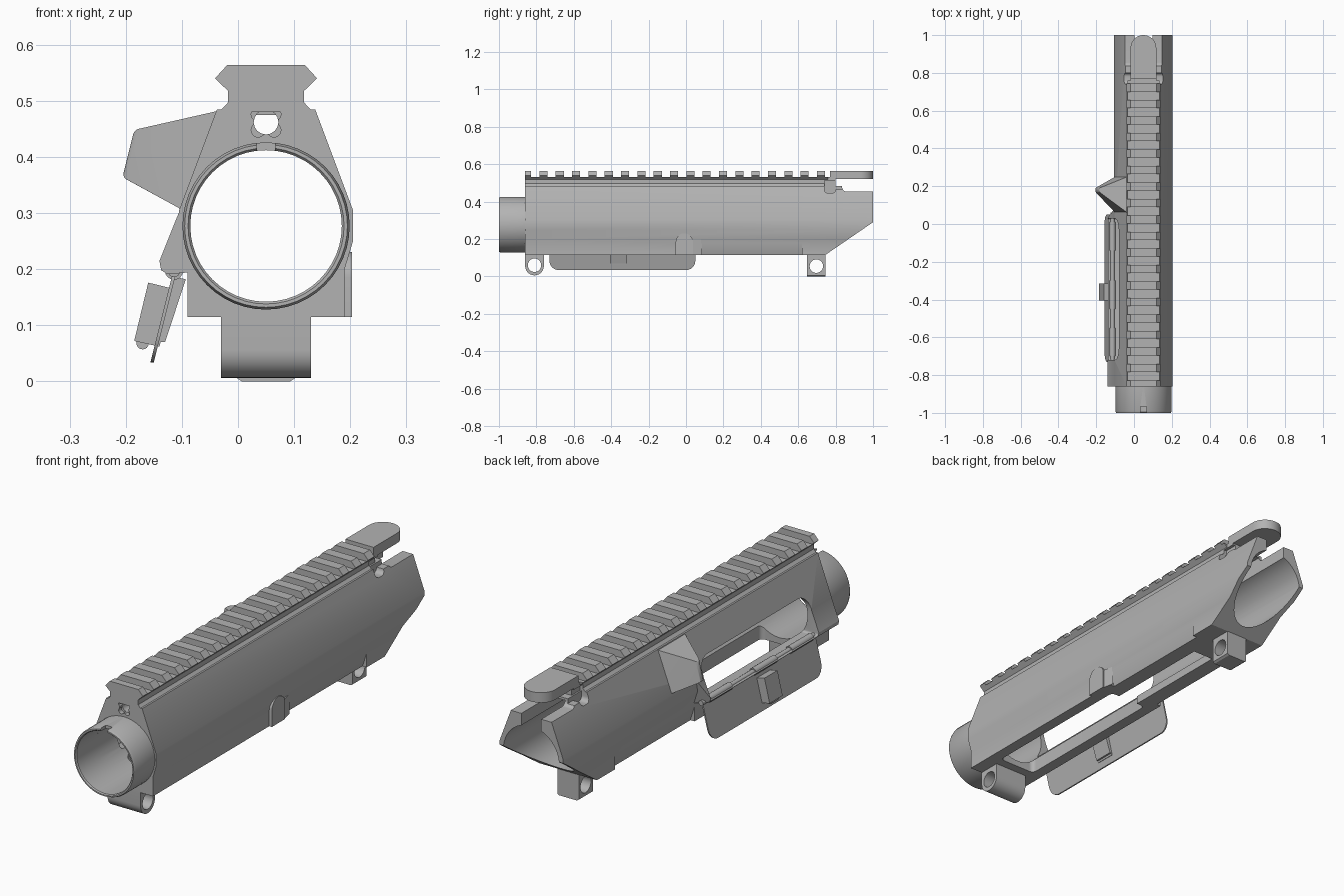
import bpy, bmesh, math
from mathutils import Vector

cube = bpy.data.objects.get("Cube")
if cube:
    bpy.data.objects.remove(cube, do_unlink=True)

grey = bpy.data.materials.new("machined grey")
grey.use_nodes = True
COLOUR = (0.45, 0.45, 0.45, 1)
grey.diffuse_color = COLOUR
grey.node_tree.nodes["Principled BSDF"].inputs["Base Color"].default_value = COLOUR

CX, CZ = 0.05, 0.277          # bore axis
FRONT, BACK = -0.86, 1.0      # ends of the main body


def finish(name, bm):
    bmesh.ops.recalc_face_normals(bm, faces=bm.faces)
    mesh = bpy.data.meshes.new(name)
    bm.to_mesh(mesh)
    bm.free()
    obj = bpy.data.objects.new(name, mesh)
    bpy.context.collection.objects.link(obj)
    mesh.materials.append(grey)
    return obj


def prism(name, pts, axis, a, b):
    """Extrude a 2D outline along x (pts are y,z), y (x,z) or z (x,y)."""
    place = {"x": lambda p, t: (t, p[0], p[1]),
             "y": lambda p, t: (p[0], t, p[1]),
             "z": lambda p, t: (p[0], p[1], t)}[axis]
    bm = bmesh.new()
    lower = [bm.verts.new(place(p, a)) for p in pts]
    upper = [bm.verts.new(place(p, b)) for p in pts]
    bm.faces.new(lower)
    bm.faces.new(upper[::-1])
    for i in range(len(pts)):
        j = (i + 1) % len(pts)
        bm.faces.new((lower[i], lower[j], upper[j], upper[i]))
    return finish(name, bm)


def circle(u, v, r, n=32, start=0, sweep=360):
    steps = n if sweep == 360 else n + 1
    return [(u + r * math.cos(math.radians(start + sweep * i / n)),
             v + r * math.sin(math.radians(start + sweep * i / n))) for i in range(steps)]


def rounded(u0, u1, v0, v1, low, high):
    """Rectangle with separate radii for the lower and upper corners."""
    pts = []
    for u, v, r, s in ((u1 - high, v1 - high, high, 0), (u0 + high, v1 - high, high, 90),
                       (u0 + low, v0 + low, low, 180), (u1 - low, v0 + low, low, 270)):
        pts += circle(u, v, r, 6, s, 90)
    return pts


def box(name, x0, x1, y0, y1, z0, z1):
    return prism(name, [(x0, y0), (x1, y0), (x1, y1), (x0, y1)], "z", z0, z1)


def apply_bool(obj, others, op="DIFFERENCE"):
    for other in others:
        mod = obj.modifiers.new("bool", "BOOLEAN")
        mod.operation, mod.solver, mod.object = op, "EXACT", other
        bpy.context.view_layer.objects.active = obj
        bpy.ops.object.modifier_apply(modifier=mod.name)
        bpy.data.objects.remove(other, do_unlink=True)


def mirrored(half):
    return [(CX + u, z) for u, z in half] + [(CX - u, z) for u, z in reversed(half)]


# Main body: tapered tube housing with the rail neck
body = prism("receiver_body", mirrored([
    (0.14, 0.115), (0.14, 0.2), (0.155, 0.25), (0.155, 0.305), (0.0875, 0.485)]),
    "y", FRONT, BACK)
bulge = prism("bulge", [(-0.03, 0.47), (-0.105, 0.302), (-0.14, 0.215), (-0.137, 0.198),
                        (-0.125, 0.191), (-0.08, 0.195), (-0.03, 0.3)], "y", FRONT, 0.08)
for v in bulge.data.vertices:      # taper the rear end of the hinge bulge
    if v.co.y > 0 and v.co.x < -0.12:
        v.co.y -= 0.05
apply_bool(body, [bulge], "UNION")

cuts = [
    prism("bore", circle(CX, CZ, 0.135, 48), "y", -1.1, 1.1),
    prism("tail_slope", [(0.745, 0.1), (1.1, 0.1), (1.1, 0.36), (1.0, 0.29), (0.745, 0.115)],
          "x", -0.5, 0.5),
    box("handle_channel", CX - 0.048, CX + 0.048, -0.7, 1.1, 0.36, 0.475),
    prism("tube_hole", circle(CX, 0.462, 0.022, 16), "y", -1.1, -0.6),
    prism("tail_top", rounded(0.835, 1.2, 0.455, 0.6, 0.02, 0.02), "x", -0.5, 0.5),
    prism("port", rounded(-0.72, 0.03, 0.2, 0.37, 0.01, 0.06), "x", -0.4, CX),
    prism("magazine_well", rounded(-0.72, 0.02, -0.04, CX * 2 + 0.04, 0.02, 0.02)
          and [(x, y) for y, x in rounded(-0.72, 0.02, -0.04, 0.14, 0.02, 0.02)],
          "z", 0.0, 0.25),
    box("rear_well", 0.0, 0.1, 0.0, 0.52, 0.0, 0.25),
]
for i in range(4):                  # clover recess round the tube hole
    a = math.radians(45 + 90 * i)
    cuts.append(prism("lobe", circle(CX + 0.02 * math.cos(a), 0.462 + 0.02 * math.sin(a),
                                     0.0125, 14), "y", -0.9, FRONT + 0.02))
for s in (-1, 1):                   # slanted lower flanks and small rear pockets
    flank = [(CX + s * u, z) for u, z in ((0.158, 0.235), (0.18, 0.1), (0.115, 0.1))]
    cuts.append(prism("flank", flank, "y", 0.07, 0.62))
    inner, outer = sorted((CX + s * 0.062, CX + s * 0.2))
    cuts.append(prism("pocket", rounded(0.74, 0.8, 0.445, 0.515, 0.02, 0.01), "x", inner, outer))
    cuts.append(prism("pocket_slot", rounded(0.78, 0.86, 0.465, 0.495, 0.01, 0.01),
                      "x", inner, outer))
apply_bool(body, cuts)

# Accessory rail with cross slots
rail = prism("top_rail", mirrored([
    (0.085, 0.48), (0.075, 0.489), (0.068, 0.497), (0.068, 0.518), (0.091, 0.54),
    (0.069, 0.564)]), "y", FRONT, 0.8)
slots = [box("slot", -0.2, 0.3, y, y + 0.044, 0.533, 0.7)
         for y in (-0.828 + 0.0873 * i for i in range(19))]
for s in (-1, 1):
    inner, outer = sorted((CX + s * 0.055, CX + s * 0.2))
    slots.append(box("rail_end_cut", inner, outer, 0.74, 0.9, 0.4, 0.513))
    inner, outer = sorted((CX + s * 0.068, CX + s * 0.2))
    slots.append(box("rail_tip_cut", inner, outer, 0.76, 0.9, 0.4, 0.7))
apply_bool(rail, slots)

# Rounded tongue overhanging the tail
prism("rear_tongue", [(-0.018, 0.77), (0.118, 0.77)] + circle(CX, 0.932, 0.068, 20, 0, 180),
      "z", 0.52, 0.564)

# Threaded collar at the front, turned from a profile
bm = bmesh.new()
profile = [(0.135, -0.84), (0.149, -0.84), (0.149, -0.99), (0.145, -1.0),
           (0.139, -1.0), (0.135, -0.995)]
ring = [bm.verts.new((CX + r, y, CZ)) for r, y in profile]
edges = [bm.edges.new((ring[i], ring[(i + 1) % len(ring)])) for i in range(len(ring))]
bmesh.ops.spin(bm, geom=ring + edges, cent=(CX, 0, CZ), axis=(0, 1, 0),
               angle=math.tau, steps=48, use_merge=True)
bmesh.ops.remove_doubles(bm, verts=bm.verts, dist=0.0001)
collar = finish("front_collar", bm)
apply_bool(collar, [box("notch", 0.034, 0.066, -1.1, -0.965, 0.39, 0.45)])

# Pin lugs below the body
front_lug = prism("front_lug", [(-0.76, 0.125), (-0.86, 0.125)]
                  + circle(-0.81, 0.056, 0.05, 16, 180, 180), "x", -0.03, 0.13)
apply_bool(front_lug, [prism("pin_hole", circle(-0.81, 0.06, 0.036, 24), "x", -0.1, 0.2)])
rear_lug = prism("rear_lug", [(-0.002, 0.13), (-0.002, 0.006), (0.007, 0.0), (0.093, 0.0),
                              (0.102, 0.006), (0.102, 0.13)], "y", 0.648, 0.745)
apply_bool(rear_lug, [prism("pin_hole", circle(0.697, 0.055, 0.036, 24), "x", -0.1, 0.2)])

# Round-topped boss with a fading ramp on the plain side
prism("side_boss", [(-0.055, 0.115), (0.037, 0.115)]
      + circle(-0.009, 0.185, 0.046, 16, 0, 180), "x", 0.188, 0.203)
prism("boss_ramp", [(0.189, 0.03), (0.2, 0.03), (0.189, 0.085)], "z", 0.115, 0.2)

# Wedge-shaped case deflector behind the port
bm = bmesh.new()
for p in ((-0.036, 0.06, 0.482), (-0.036, 0.25, 0.482), (-0.1, 0.06, 0.306),
          (-0.1, 0.25, 0.306), (-0.185, 0.17, 0.448), (-0.185, 0.19, 0.448),
          (-0.206, 0.17, 0.364), (-0.206, 0.19, 0.364)):
    bm.verts.new(p)
bmesh.ops.convex_hull(bm, input=bm.verts)
bmesh.ops.dissolve_limit(bm, angle_limit=0.02, verts=bm.verts, edges=bm.edges)
tip = [e for e in bm.edges if all(v.co.x < -0.15 for v in e.verts)]
bmesh.ops.bevel(bm, geom=tip, offset=0.008, segments=3, profile=0.5, affect="EDGES")
finish("case_deflector", bm)

# Dust cover hanging open: plate, latch blocks, detent and hinge rod
door = prism("port_door", rounded(-0.73, 0.05, 0.034, 0.19, 0.05, 0.01), "x", -0.003, 0.003)
for v in door.data.vertices:        # lean the plate outward towards its lower edge
    v.co.x += -0.114 - (0.19 - v.co.z) * 0.25
prism("outer_latch", [(-0.16, 0.176), (-0.115, 0.165), (-0.14, 0.062), (-0.185, 0.072)],
      "y", -0.405, -0.315)
prism("inner_latch", [(-0.116, 0.187), (-0.093, 0.182), (-0.13, 0.07), (-0.145, 0.07)],
      "y", -0.405, -0.315)
prism("latch_detent", circle(-0.17, 0.068, 0.011, 16), "y", -0.385, -0.335)
prism("hinge_rod", circle(-0.114, 0.197, 0.011, 16), "y", -0.76, 0.06)
for i, y in enumerate((-0.7, -0.45, -0.14)):
    prism("hinge_sleeve_%d" % (i + 1), circle(-0.114, 0.197, 0.016, 16), "y", y, y + 0.15)

# Smooth round surfaces, keep machined edges crisp
bpy.ops.object.select_all(action="DESELECT")
for obj in bpy.context.collection.objects:
    if obj.type == "MESH" and grey.name in obj.data.materials:
        obj.select_set(True)
        bpy.context.view_layer.objects.active = obj
bpy.ops.object.shade_smooth_by_angle(angle=math.radians(25))
